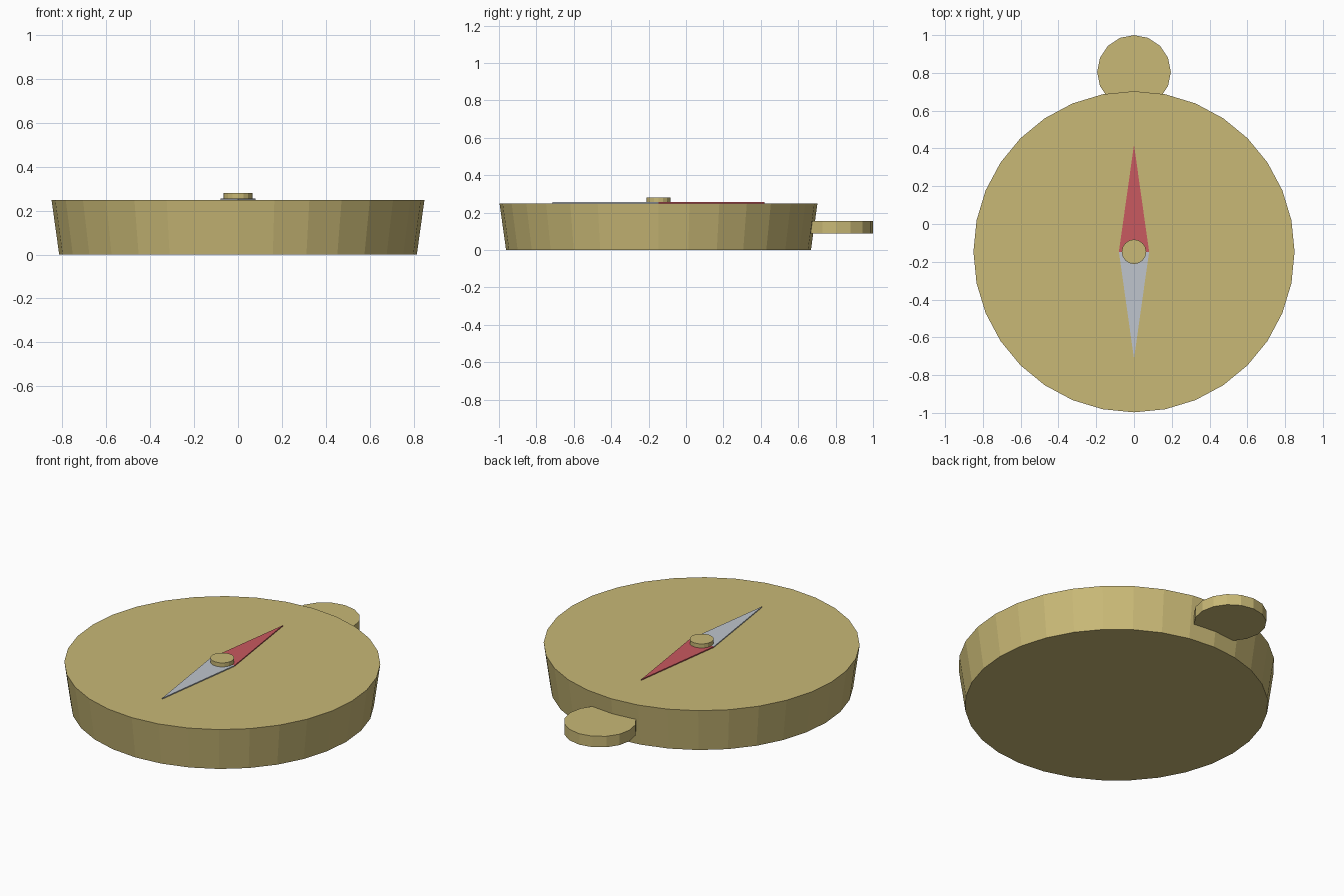
import bpy
import bmesh
from math import pi

cube = bpy.data.objects.get("Cube")
if cube:
    bpy.data.objects.remove(cube, do_unlink=True)

CENTRE_Y = -0.147
TOP = 0.25


def material(name, colour):
    mat = bpy.data.materials.new(name)
    mat.use_nodes = True
    rgba = (*colour, 1)
    mat.diffuse_color = rgba
    mat.node_tree.nodes["Principled BSDF"].inputs["Base Color"].default_value = rgba
    return mat


def finish(name, bm, mat):
    bmesh.ops.recalc_face_normals(bm, faces=bm.faces)
    mesh = bpy.data.meshes.new(name)
    bm.to_mesh(mesh)
    bm.free()
    mesh.materials.append(mat)
    obj = bpy.data.objects.new(name, mesh)
    bpy.context.collection.objects.link(obj)
    return obj


def disc(name, sides, bottom_radius, top_radius, y, z0, z1, mat):
    bm = bmesh.new()
    bmesh.ops.create_cone(bm, cap_ends=True, segments=sides, radius1=bottom_radius,
                          radius2=top_radius, depth=z1 - z0)
    bmesh.ops.translate(bm, verts=bm.verts, vec=(0, y, (z0 + z1) / 2))
    return finish(name, bm, mat)


def needle(name, tip_y, mat):
    # Thin triangular plate from the pivot to its tip
    bm = bmesh.new()
    outline = [(-0.08, CENTRE_Y), (0.08, CENTRE_Y), (0, tip_y)]
    face = bm.faces.new([bm.verts.new((x, y, TOP)) for x, y in outline])
    result = bmesh.ops.extrude_face_region(bm, geom=[face])
    raised = [v for v in result["geom"] if isinstance(v, bmesh.types.BMVert)]
    bmesh.ops.translate(bm, verts=raised, vec=(0, 0, 0.006))
    return finish(name, bm, mat)


brass = material("brass", (0.58, 0.48, 0.18))
red = material("red", (0.58, 0.10, 0.115))
silver = material("silver", (0.52, 0.56, 0.61))

# Tapered case and the hanging tab at its back
disc("case", 32, 0.815, 0.85, CENTRE_Y, 0, TOP, brass)
disc("hanging_tab", 16, 0.195, 0.195, 0.805, 0.09, 0.155, brass)

# Two-coloured needle under a round pivot
needle("north_needle", 0.42, red)
needle("south_needle", -0.714, silver)
disc("pivot_pin", 16, 0.065, 0.065, CENTRE_Y, TOP, 0.28, brass)
